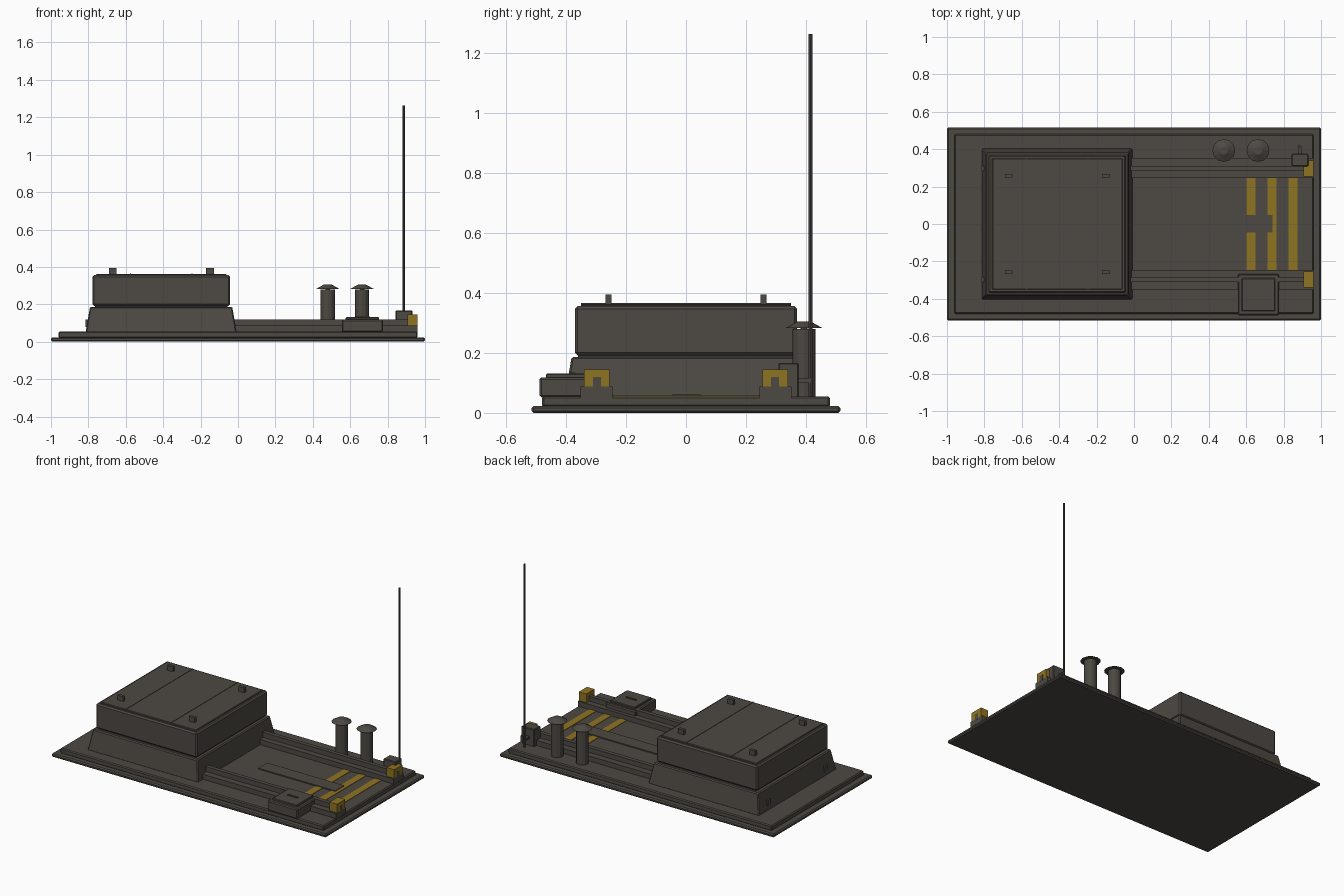
import bpy, bmesh
from mathutils import Vector

if "Cube" in bpy.data.objects:
    bpy.data.objects.remove(bpy.data.objects["Cube"])


def material(name, rgb):
    m = bpy.data.materials.new(name)
    m.diffuse_color = (*rgb, 1)
    m.use_nodes = True
    m.node_tree.nodes["Principled BSDF"].inputs["Base Color"].default_value = m.diffuse_color
    return m


HULL = material("dark_olive_grey", (0.074, 0.066, 0.056))
YELLOW = material("hazard_yellow", (0.275, 0.175, 0.016))


def finish(name, bm, mat):
    bmesh.ops.recalc_face_normals(bm, faces=bm.faces)
    me = bpy.data.meshes.new(name)
    bm.to_mesh(me)
    bm.free()
    me.materials.append(mat)
    ob = bpy.data.objects.new(name, me)
    bpy.context.collection.objects.link(ob)
    return ob


def box(name, x, y, z, mat=HULL, bevel=0.0, taper=0.0):
    """Box from (min, max) ranges; taper pulls the top edges inward."""
    bm = bmesh.new()
    bmesh.ops.create_cube(bm, size=1)
    for v in bm.verts:
        sx, sy, top = (1 if v.co.x > 0 else -1), (1 if v.co.y > 0 else -1), v.co.z > 0
        t = taper if top else 0
        v.co = Vector((x[sx > 0] - sx * t, y[sy > 0] - sy * t, z[top]))
    if bevel:
        bmesh.ops.bevel(bm, geom=bm.edges[:], offset=bevel, segments=1,
                        affect='EDGES', profile=0.5)
    return finish(name, bm, mat)


def cone(name, x, y, z, r1, r2, sides, mat=HULL):
    bm = bmesh.new()
    bmesh.ops.create_cone(bm, cap_ends=True, segments=sides, radius1=r1,
                          radius2=r2, depth=z[1] - z[0])
    bmesh.ops.translate(bm, verts=bm.verts, vec=(x, y, (z[0] + z[1]) / 2))
    return finish(name, bm, mat)


# Roof slabs
box("base_plate", (-1, 1), (-.515, .515), (0, .023), bevel=.007)
box("raised_deck", (-.96, .96), (-.48, .48), (.02, .055), bevel=.006)

# Large housing: tapered skirt, shadow neck, upper box and lid
box("housing_skirt", (-.815, -.007), (-.405, .405), (.05, .187), bevel=.006, taper=.024)
box("housing_neck", (-.765, -.055), (-.36, .36), (.18, .2))
box("housing_box", (-.778, -.042), (-.37, .37), (.192, .356), bevel=.009)
box("housing_lid", (-.758, -.062), (-.35, .35), (.35, .363), bevel=.003)
for i, x in enumerate((-.575, -.245)):
    box(f"lid_seam_{i}", (x - .003, x + .003), (-.35, .35), (.36, .3655))
for x in (-.67, -.15):
    for s in (-1, 1):
        box("lid_lug", (x - .021, x + .021), (s * .258 - .01, s * .258 + .01), (.36, .395))

# Twin rails with yellow end stops
for side, s in (("left", 1), ("right", -1)):
    def span(a, b):
        return tuple(sorted((s * a, s * b)))
    box(f"rail_foot_{side}", (-.8, .96), span(.245, .352), (.05, .088))
    box(f"rail_web_{side}", (-.815, .961), span(.283, .31), (.08, .12))
    box(f"rail_stop_{side}", (.905, .96), span(.255, .34), (.088, .145), YELLOW)

# Deck warning stripes and centre strip
for i in range(3):
    x = .602 + i * .1125
    box(f"warning_stripe_{i}", (x, x + .047), (-.246, .246), (.052, .058), YELLOW)
box("centre_strip", (.18, .74), (-.045, .048), (.05, .062))

# Access hatch with handle
box("hatch_box", (.555, .775), (-.488, -.268), (.052, .118), bevel=.006)
box("hatch_lid", (.576, .754), (-.466, -.29), (.11, .131), bevel=.003)
box("hatch_handle", (.627, .703), (-.382, -.372), (.125, .137))

# Two exhaust vents with caps
for i, x in enumerate((.48, .663)):
    cone(f"vent_pipe_{i}", x, .393, (.05, .279), .038, .038, 12)
    cone(f"vent_neck_{i}", x, .393, (.27, .29), .012, .012, 8)
    cone(f"vent_cap_{i}", x, .393, (.283, .305), .061, .022, 12)

# Antenna and its control box
box("antenna_box", (.843, .932), (.308, .376), (.05, .167), bevel=.004)
cone("antenna_mast", .886, .415, (.05, 1.262), .0068, .0068, 8)
box("antenna_bracket", (.876, .896), (.37, .415), (.1, .115))
